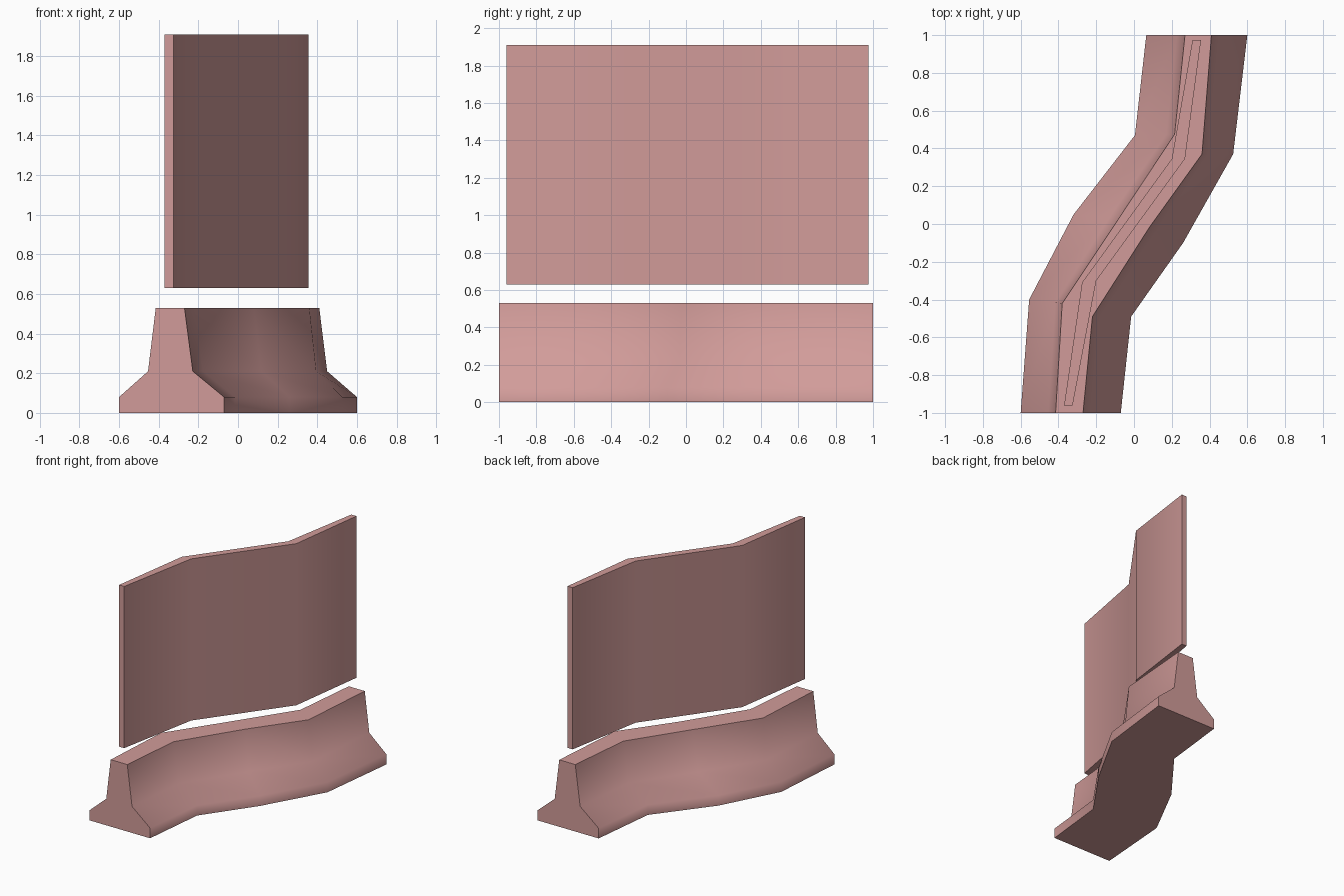
import bpy, bmesh, math
from mathutils import Vector

if "Cube" in bpy.data.objects:
    bpy.data.objects.remove(bpy.data.objects["Cube"])

mat = bpy.data.materials.new("pink_concrete")
mat.diffuse_color = (0.64, 0.33, 0.32, 1)
mat.use_nodes = True
mat.node_tree.nodes["Principled BSDF"].inputs["Base Color"].default_value = mat.diffuse_color


def loft(name, rings):
    """Skin closed rings into a capped solid, smooth along its sides."""
    bm = bmesh.new()
    rows = [[bm.verts.new(p) for p in ring] for ring in rings]
    n = len(rows[0])
    for a, b in zip(rows, rows[1:]):
        for i in range(n):
            j = (i + 1) % n
            bm.faces.new((a[i], a[j], b[j], b[i]))
    bm.faces.new(rows[0])
    bm.faces.new(rows[-1])
    bmesh.ops.recalc_face_normals(bm, faces=bm.faces)
    mesh = bpy.data.meshes.new(name)
    bm.to_mesh(mesh)
    bm.free()
    mesh.materials.append(mat)
    ob = bpy.data.objects.new(name, mesh)
    bpy.context.collection.objects.link(ob)
    bpy.ops.object.select_all(action='DESELECT')
    ob.select_set(True)
    bpy.context.view_layer.objects.active = ob
    bpy.ops.object.shade_smooth_by_angle(angle=math.radians(60))
    return ob


# Barrier stations: foot left, foot right, top left, top right (x, y)
barrier_stations = [
    ((-0.60, -1.00), (-0.07, -1.00), (-0.415, -1.00), (-0.27, -1.00)),
    ((-0.555, -0.40), (-0.015, -0.49), (-0.38, -0.42), (-0.22, -0.49)),
    ((-0.32, 0.05), (0.26, -0.10), (-0.08, 0.03), (0.08, -0.02)),
    ((0.005, 0.47), (0.525, 0.37), (0.215, 0.475), (0.36, 0.37)),
    ((0.065, 1.00), (0.60, 1.00), (0.27, 1.00), (0.41, 1.00)),
]
# Side profile: height, blend from foot to top
profile = [(0, 0), (0.08, 0), (0.21, 0.79), (0.53, 1)]

rings = []
for station in barrier_stations:
    fl, fr, tl, tr = (Vector(p) for p in station)
    left = [(*fl.lerp(tl, t), z) for z, t in profile]
    right = [(*fr.lerp(tr, t), z) for z, t in profile]
    rings.append(left + right[::-1])
loft("barrier", rings)

# Thin upright panel above the barrier: left, right (x, y)
panel_stations = [
    ((-0.37, -0.96), (-0.325, -0.96)),
    ((-0.275, -0.31), (-0.20, -0.30)),
    ((0.20, 0.345), (0.27, 0.345)),
    ((0.31, 0.975), (0.355, 0.975)),
]
z0, z1 = 0.63, 1.91
loft("upper_panel", [[(*l, z0), (*l, z1), (*r, z1), (*r, z0)]
                     for l, r in panel_stations])
